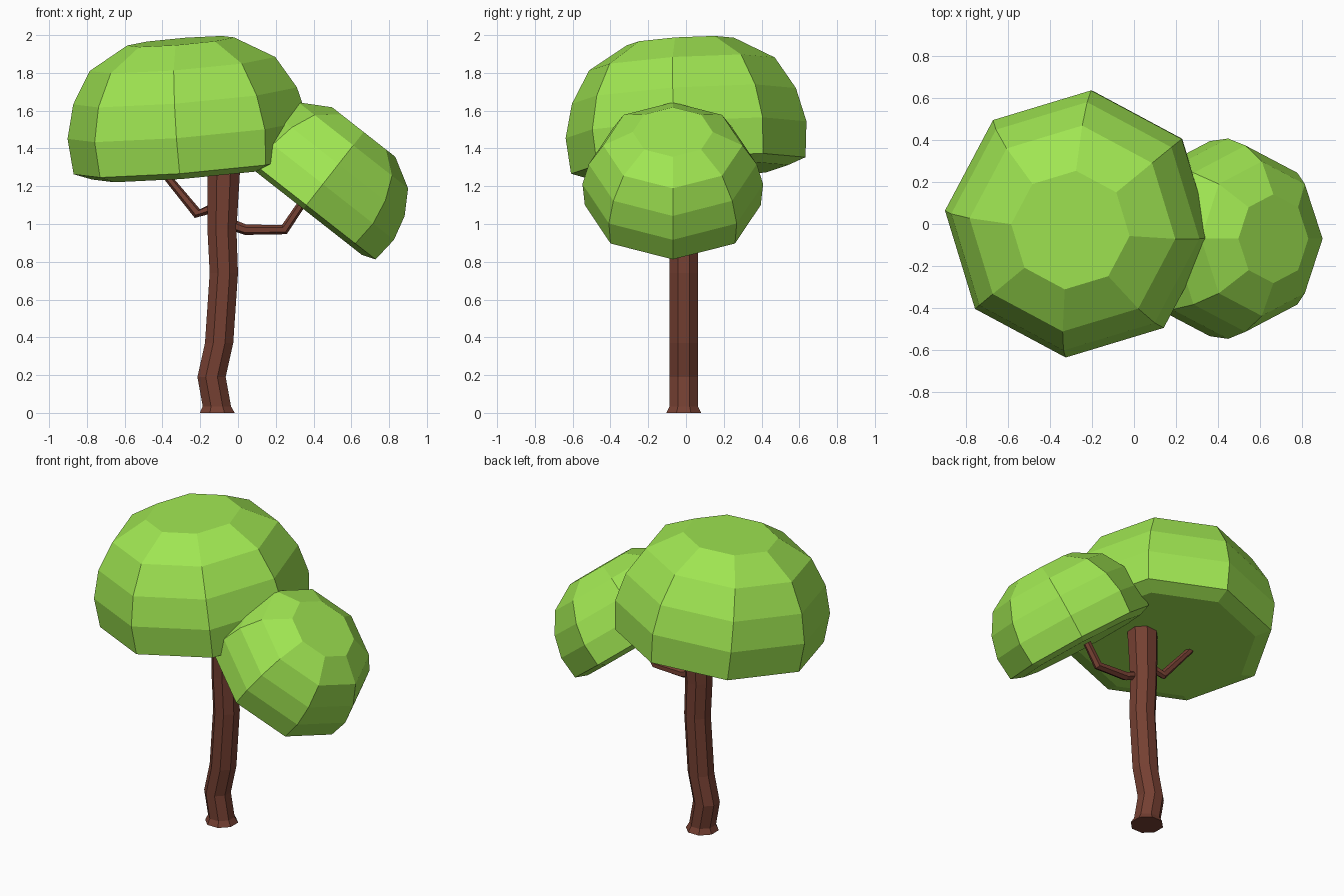
import bpy
import bmesh
from math import cos, sin, pi
from mathutils import Vector

cube = bpy.data.objects.get("Cube")
if cube:
    bpy.data.objects.remove(cube, do_unlink=True)


def material(name, color):
    mat = bpy.data.materials.new(name)
    mat.use_nodes = True
    mat.diffuse_color = (*color, 1)
    mat.node_tree.nodes["Principled BSDF"].inputs["Base Color"].default_value = (*color, 1)
    return mat


leaf = material("leaf green", (0.35, 0.79, 0.084))
bark = material("bark brown", (0.178, 0.051, 0.032))
UP = Vector((0, 0, 1))


def loft(name, path, radii, mat, sides=8, phase=0.0, level=False):
    """Flat-shaded tube through the path, one ring per point, capped at both ends."""
    path = [Vector(p) for p in path]
    bm = bmesh.new()
    rings = []
    for i, (p, r) in enumerate(zip(path, radii)):
        before = path[max(i - 1, 0)]
        after = path[min(i + 1, len(path) - 1)]
        turn = UP.rotation_difference(UP if level else (after - before).normalized())
        ring = []
        for k in range(sides):
            a = phase + 2 * pi * k / sides
            ring.append(bm.verts.new(p + turn @ Vector((r * cos(a), r * sin(a), 0))))
        rings.append(ring)
    for low, high in zip(rings, rings[1:]):
        for k in range(sides):
            n = (k + 1) % sides
            bm.faces.new((low[k], low[n], high[n], high[k]))
    bm.faces.new(rings[0][::-1])
    bm.faces.new(rings[-1])
    bmesh.ops.recalc_face_normals(bm, faces=bm.faces)
    mesh = bpy.data.meshes.new(name)
    bm.to_mesh(mesh)
    bm.free()
    mesh.materials.append(mat)
    obj = bpy.data.objects.new(name, mesh)
    bpy.context.collection.objects.link(obj)
    return obj


# Leaf domes: one profile (height, radius), tilted and scaled
dome_profile = [(-0.035, 0.53), (0, 0.625), (0.19, 0.642), (0.37, 0.597), (0.54, 0.495), (0.66, 0.285)]


def dome(name, location, rotation, scale):
    obj = loft(name, [(0, 0, h) for h, r in dome_profile], [r for h, r in dome_profile], leaf)
    obj.location, obj.rotation_euler, obj.scale = location, rotation, (scale,) * 3


dome("large_canopy", (-0.25, 0.012, 1.31), (0.07, -0.075, -0.1), 1)
dome("small_canopy", (0.362, -0.07, 1.1), (0, 0.665, 0), 0.745)

# Wavy trunk with a flared foot: (x, z, radius)
trunk = [(-0.11, 0, 0.1), (-0.112, 0.035, 0.081), (-0.14, 0.19, 0.081), (-0.1, 0.37, 0.081),
         (-0.075, 0.74, 0.081), (-0.085, 0.97, 0.083), (-0.073, 1.38, 0.097)]
loft("trunk", [(x, -0.012, z) for x, z, r in trunk], [r for x, z, r in trunk],
     bark, phase=pi / 8, level=True)

# Bent branches reaching into the canopies
loft("right_branch", [(-0.09, -0.01, 1.1), (-0.215, 0.01, 1.055), (-0.4, 0.05, 1.28)],
     [0.03, 0.027, 0.02], bark, sides=6)
loft("left_branch", [(-0.07, -0.02, 1.01), (0.04, -0.03, 0.97), (0.245, -0.04, 0.97), (0.36, -0.04, 1.14)],
     [0.03, 0.028, 0.027, 0.022], bark, sides=6)
